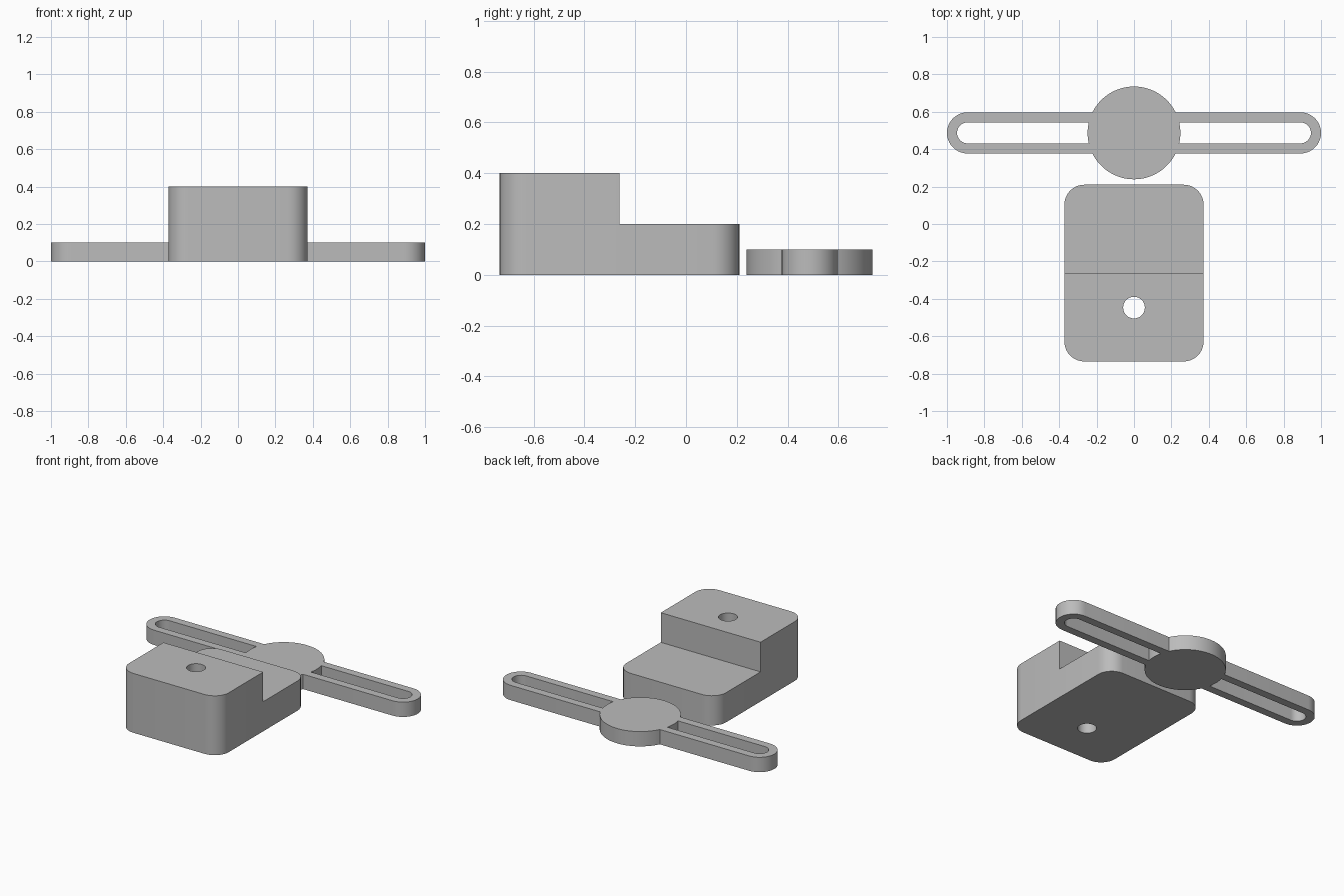
import bpy
import bmesh
from math import pi, sin, cos, asin, acos
from mathutils import Matrix

default = bpy.data.objects.get("Cube")
if default:
    bpy.data.objects.remove(default, do_unlink=True)

grey = bpy.data.materials.new("grey plastic")
grey.use_nodes = True
GREY = (0.5, 0.5, 0.5, 1)
grey.diffuse_color = GREY
grey.node_tree.nodes["Principled BSDF"].inputs["Base Color"].default_value = GREY


def arc(cx, cy, r, start, end, steps):
    """Points along a circular arc, both ends included."""
    angles = [start + (end - start) * i / steps for i in range(steps + 1)]
    return [(cx + r * cos(a), cy + r * sin(a)) for a in angles]


def plate(name, loops, height):
    """Extrude an outline with holes up from the ground."""
    curve = bpy.data.curves.new(name + " outline", "CURVE")
    curve.dimensions = "2D"
    curve.fill_mode = "BOTH"
    curve.extrude = height / 2
    for loop in loops:
        spline = curve.splines.new("POLY")
        spline.points.add(len(loop) - 1)
        for point, (x, y) in zip(spline.points, loop):
            point.co = (x, y, 0, 1)
        spline.use_cyclic_u = True
    source = bpy.data.objects.new(name + " source", curve)
    bpy.context.collection.objects.link(source)
    bpy.context.view_layer.update()
    graph = bpy.context.evaluated_depsgraph_get()
    mesh = bpy.data.meshes.new_from_object(source.evaluated_get(graph))
    bpy.data.objects.remove(source, do_unlink=True)
    mesh.transform(Matrix.Translation((0, 0, height / 2)))
    bm = bmesh.new()
    bm.from_mesh(mesh)
    bmesh.ops.remove_doubles(bm, verts=bm.verts, dist=0.0001)
    bmesh.ops.dissolve_degenerate(bm, edges=bm.edges, dist=0.0001)
    bmesh.ops.recalc_face_normals(bm, faces=bm.faces)
    bm.to_mesh(mesh)
    bm.free()
    mesh.materials.clear()
    mesh.materials.append(grey)
    obj = bpy.data.objects.new(name, mesh)
    bpy.context.collection.objects.link(obj)
    return obj


def select_only(obj):
    bpy.ops.object.select_all(action="DESELECT")
    obj.select_set(True)
    bpy.context.view_layer.objects.active = obj


# Stepped block: rounded rectangle with a round through hole
half_x, front, back, corner = 0.372, -0.735, 0.21, 0.106
outline = []
for i, (sx, y) in enumerate([(1, back - corner), (-1, back - corner),
                             (-1, front + corner), (1, front + corner)]):
    outline += arc(sx * (half_x - corner), y, corner, i * pi / 2, (i + 1) * pi / 2, 8)
hole = arc(0, -0.447, 0.058, 0, 2 * pi, 32)[:-1]
block = plate("stepped_block", [outline, hole], 0.4)

# Cut away the upper rear half to leave the step
bpy.ops.mesh.primitive_cube_add(size=1, location=(0, 0.237, 0.45))
cutter = bpy.context.object
cutter.name = "step_cutter"
cutter.scale = (2, 1, 0.5)
cutter.hide_render = True
cutter.data.materials.append(grey)
cut = block.modifiers.new("step", "BOOLEAN")
cut.operation = "DIFFERENCE"
cut.solver = "EXACT"
cut.object = cutter
select_only(block)
bpy.ops.object.modifier_apply(modifier=cut.name)
bpy.data.objects.remove(cutter, do_unlink=True)

# Slotted bar: round hub with a slotted arm on each side
hub_y, hub_r, arm_r, slot_r, end_x = 0.487, 0.248, 0.11, 0.056, 0.89
arm_angle, slot_angle = asin(arm_r / hub_r), asin(slot_r / hub_r)
right_half = arc(end_x, hub_y, arm_r, -pi / 2, pi / 2, 20)
right_half += arc(0, hub_y, hub_r, arm_angle, pi - arm_angle, 32)
turned = [(-x, 2 * hub_y - y) for x, y in right_half]
slot = arc(end_x, hub_y, slot_r, -pi / 2, pi / 2, 16)
slot += arc(0, hub_y, hub_r, slot_angle, -slot_angle, 8)
slot_turned = [(-x, 2 * hub_y - y) for x, y in slot]
bar = plate("slotted_bar", [right_half + turned, slot, slot_turned], 0.1)

for obj in (block, bar):
    select_only(obj)
    bpy.ops.object.shade_smooth_by_angle(angle=pi / 6)
